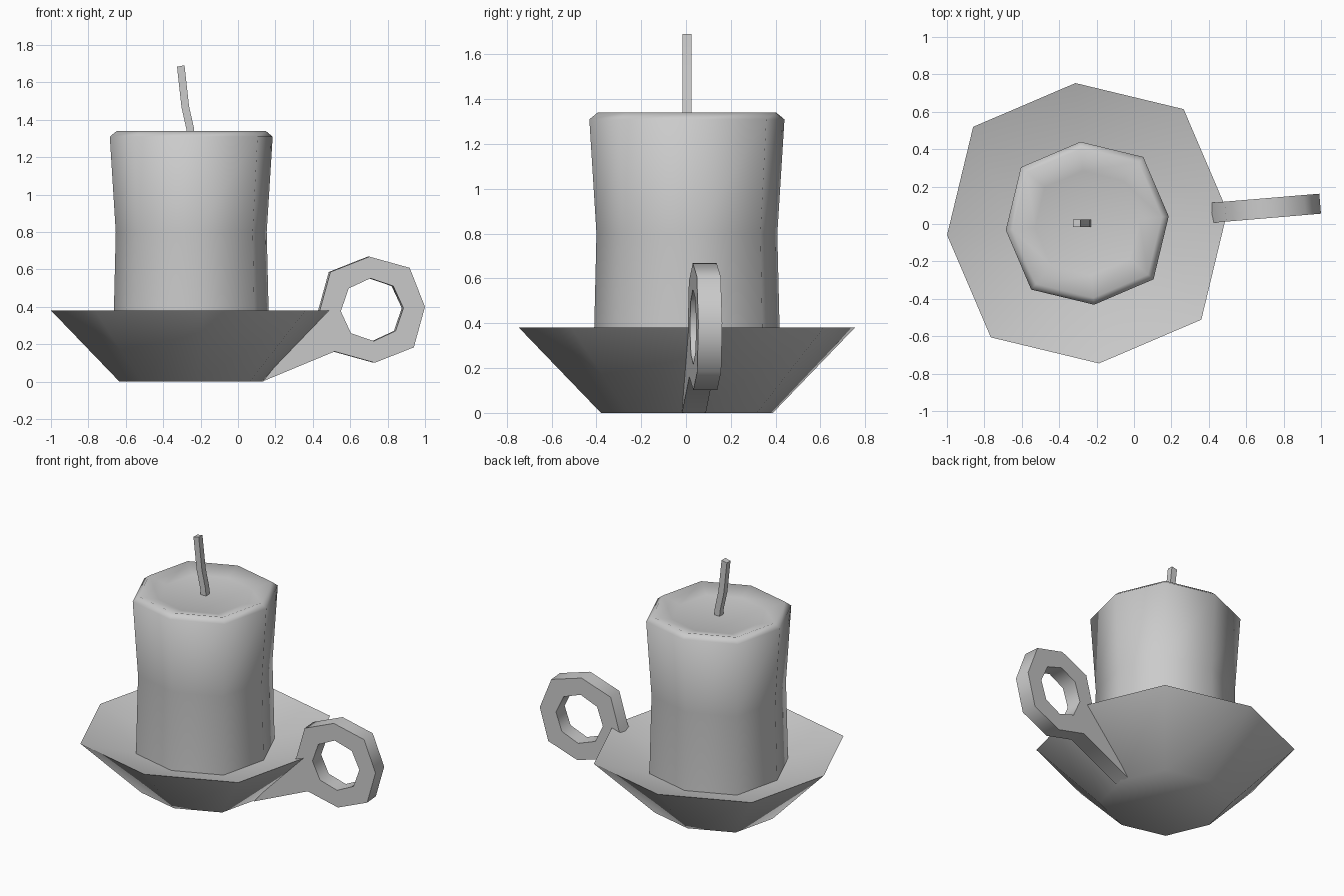
import bpy, bmesh
from math import radians, cos, sin
from mathutils import Vector

if "Cube" in bpy.data.objects:
    bpy.data.objects.remove(bpy.data.objects["Cube"])

CENTRE = Vector((-0.25, 0.004, 0))
TURN = radians(4.8)


def octagon(r, diagonal=1.062, turn=0.0):
    """Eight points whose diagonal corners sit slightly further out."""
    pts = []
    for i in range(8):
        a = radians(45 * i) + turn
        k = r * (diagonal if i % 2 else 1)
        pts.append((k * cos(a), k * sin(a)))
    return pts


def finish(name, bm, angle):
    bmesh.ops.recalc_face_normals(bm, faces=bm.faces)
    mesh = bpy.data.meshes.new(name)
    bm.to_mesh(mesh)
    bm.free()
    obj = bpy.data.objects.new(name, mesh)
    bpy.context.collection.objects.link(obj)
    bpy.ops.object.select_all(action='DESELECT')
    obj.select_set(True)
    bpy.context.view_layer.objects.active = obj
    bpy.ops.object.shade_smooth_by_angle(angle=radians(angle))
    return obj


def place(obj):
    obj.location = CENTRE
    obj.rotation_euler.z = TURN


def loft(name, rings, angle=60):
    """Skin a stack of vertex rings and cap both ends."""
    bm = bmesh.new()
    loops = [[bm.verts.new(p) for p in ring] for ring in rings]
    for a, b in zip(loops, loops[1:]):
        n = len(a)
        for i in range(n):
            j = (i + 1) % n
            bm.faces.new((a[i], a[j], b[j], b[i]))
    bm.faces.new(loops[0][::-1])
    bm.faces.new(loops[-1])
    return finish(name, bm, angle)


def turned(name, profile):
    place(loft(name, [[(x, y, z) for x, y in octagon(r)] for r, z in profile]))


# Dish: flared outside, shallow bowl inside
turned("dish", [(0.385, 0), (0.752, 0.38), (0.40, 0.265)])

# Candle: slight waist, bevelled rim, hollowed top
turned("candle", [(0.418, 0.255), (0.405, 0.80), (0.437, 1.31),
                  (0.40, 1.34), (0.28, 1.305)])

# Wick: bent square strand
h = 0.02
path = [(-0.25, 1.29), (-0.255, 1.35), (-0.282, 1.47), (-0.306, 1.688)]
loft("wick", [[(x + sx * h, 0.005 + sy * h, z + (0.004 * sx if z > 1.3 else 0))
               for sx, sy in ((-1, -1), (1, -1), (1, 1), (-1, 1))]
              for x, z in path], 30)

# Handle: eight-sided ring with a tail running down under the dish
bm = bmesh.new()
half = 0.0535


def ring_verts(r, diagonal):
    return [bm.verts.new((0.966 + x, -half, 0.385 + z))
            for x, z in octagon(r, diagonal, radians(3))]


outer, inner = ring_verts(0.284, 1.06), ring_verts(0.168, 1.01)
for i in range(8):
    j = (i + 1) % 8
    bm.faces.new((outer[i], outer[j], inner[j], inner[i]))
tail = bm.verts.new((0.38, -half, 0.002))
bm.faces.new((outer[4], tail, outer[5]))
out = bmesh.ops.extrude_face_region(bm, geom=bm.faces[:], use_keep_orig=True)
moved = [v for v in out["geom"] if isinstance(v, bmesh.types.BMVert)]
bmesh.ops.translate(bm, verts=moved, vec=(0, 2 * half, 0))
# drop the inner wall left where tail meets ring, if any
bad = [f for e in bm.edges if len(e.link_faces) > 2 for f in e.link_faces
       if abs(f.normal.y) < 0.1 and all(len(x.link_faces) > 2 for x in f.edges)]
bmesh.ops.delete(bm, geom=list(set(bad)), context='FACES')
place(finish("handle", bm, 60))
